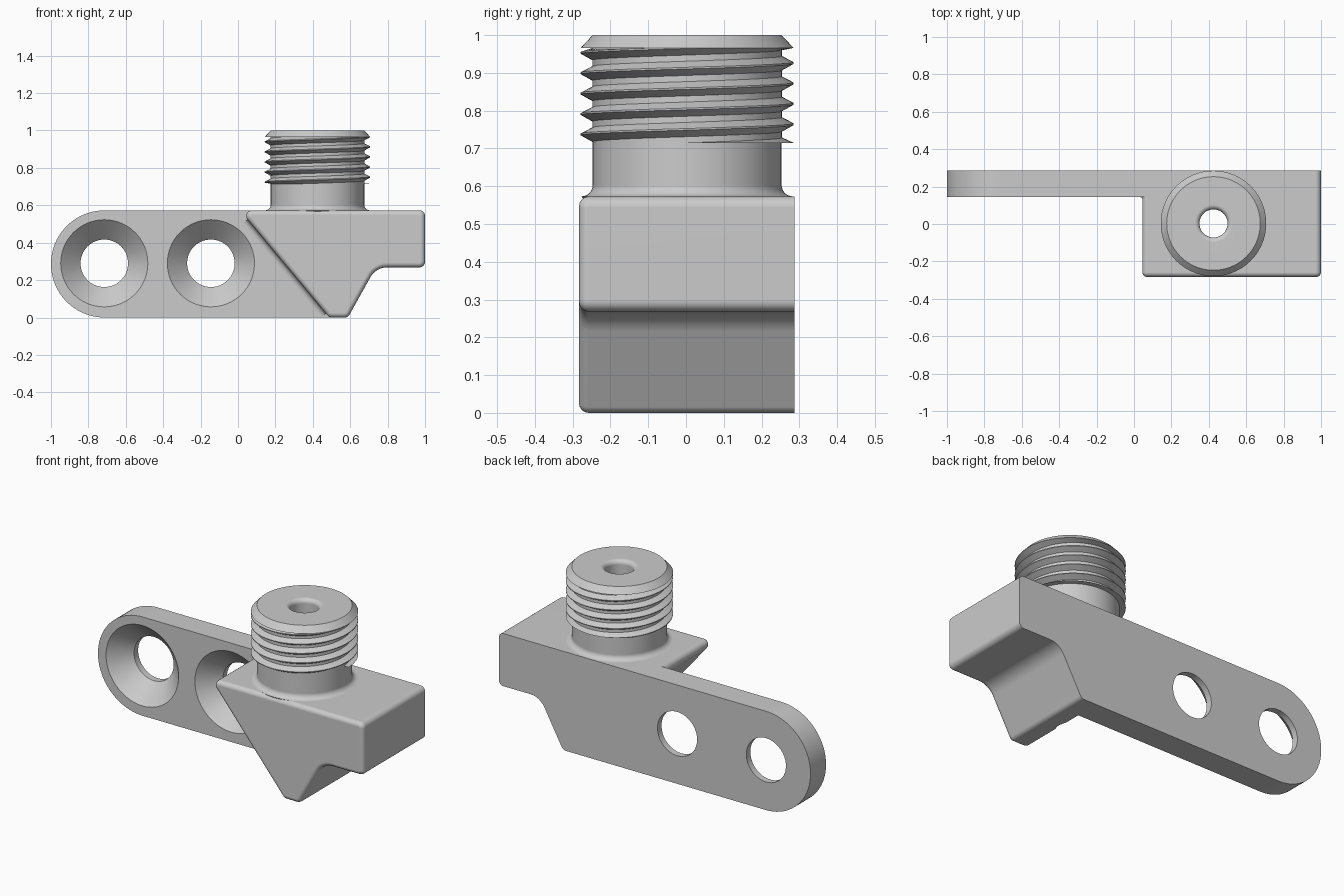
import bpy, bmesh, math
from mathutils import Vector

if "Cube" in bpy.data.objects:
    bpy.data.objects.remove(bpy.data.objects["Cube"], do_unlink=True)

steel = bpy.data.materials.new("plain grey")
steel.use_nodes = True
GREY = (0.6, 0.6, 0.6, 1)
steel.diffuse_color = GREY
steel.node_tree.nodes["Principled BSDF"].inputs["Base Color"].default_value = GREY

TOP, BACK, FRONT, SEAM = 0.573, 0.287, -0.283, 0.145
STUD_X, STUD_Y, BORE = 0.425, 0.003, 0.075


def finish(name, bm):
    bmesh.ops.remove_doubles(bm, verts=bm.verts, dist=1e-5)
    bmesh.ops.recalc_face_normals(bm, faces=bm.faces)
    mesh = bpy.data.meshes.new(name)
    bm.to_mesh(mesh)
    bm.free()
    mesh.materials.append(steel)
    ob = bpy.data.objects.new(name, mesh)
    bpy.context.collection.objects.link(ob)
    return ob


def smooth(ob, angle=30):
    bpy.ops.object.select_all(action='DESELECT')
    ob.select_set(True)
    bpy.context.view_layer.objects.active = ob
    bpy.ops.object.shade_smooth_by_angle(angle=math.radians(angle))
    ob.modifiers.new("weighted", 'WEIGHTED_NORMAL').keep_sharp = True


def arc(cx, cz, r, a0, a1, n):
    steps = [math.radians(a0 + (a1 - a0) * i / n) for i in range(n + 1)]
    return [(cx + r * math.cos(a), cz + r * math.sin(a)) for a in steps]


def round_corner(prev, corner, nxt, r, n=6):
    # Circular fillet of one outline corner
    c = Vector(corner)
    u, v = (Vector(prev) - c).normalized(), (Vector(nxt) - c).normalized()
    half = u.angle(v) / 2
    centre = c + (u + v).normalized() * (r / math.sin(half))
    a = (c + u * (r / math.tan(half)) - centre).normalized()
    b = (c + v * (r / math.tan(half)) - centre).normalized()
    sweep = a.angle(b)
    points = []
    for i in range(n + 1):
        t = i / n
        d = (a * math.sin((1 - t) * sweep) + b * math.sin(t * sweep)) / math.sin(sweep)
        points.append(tuple(centre + d * r))
    return points


def prism(name, pts, y0, y1, bevel=0):
    bm = bmesh.new()
    face = bm.faces.new([bm.verts.new((x, y0, z)) for x, z in pts])
    out = bmesh.ops.extrude_face_region(bm, geom=[face], use_keep_orig=True)
    moved = [g for g in out["geom"] if isinstance(g, bmesh.types.BMVert)]
    bmesh.ops.translate(bm, verts=moved, vec=(0, y1 - y0, 0))
    bmesh.ops.recalc_face_normals(bm, faces=bm.faces)
    if bevel:
        rim = [e for e in bm.edges if all(abs(v.co.y - y0) < 1e-5 for v in e.verts)]
        bmesh.ops.bevel(bm, geom=rim, offset=bevel, segments=4, profile=0.5,
                        affect='EDGES', clamp_overlap=False)
    return finish(name, bm)


def lathe(name, profile, place, n=64):
    # Closed (radius, height) profile turned about an axis
    bm = bmesh.new()
    rings = []
    for i in range(n):
        a = 2 * math.pi * i / n
        rings.append([bm.verts.new(place(r * math.cos(a), r * math.sin(a), h))
                      for r, h in profile])
    m = len(profile)
    for i in range(n):
        p, q = rings[i], rings[(i + 1) % n]
        for j in range(m):
            k = (j + 1) % m
            if profile[j][0] or profile[k][0]:
                bm.faces.new([p[j], q[j], q[k], p[k]])
    return finish(name, bm)


def cut(ob, cutter):
    mod = ob.modifiers.new("cut", 'BOOLEAN')
    mod.operation, mod.solver, mod.object = 'DIFFERENCE', 'EXACT', cutter
    bpy.context.view_layer.objects.active = ob
    bpy.ops.object.modifier_apply(modifier=mod.name)
    bpy.data.objects.remove(cutter, do_unlink=True)


# Shared outline of the wedge-shaped block, starting at the lower tip
corners = [(0.488, 0), (0.588, 0), (0.737, 0.268), (1, 0.268), (1, TOP), (0.01, TOP)]
radii = [0.03, 0.03, 0.1, 0.03, 0.03, 0.03]
rounded = [round_corner(corners[i - 1], c, corners[(i + 1) % 6], radii[i])
           for i, c in enumerate(corners)]
outline = [p for part in rounded for p in part]

# Block in front of the plate, with a vertical bore
block = prism("block", outline, FRONT, SEAM, bevel=0.025)
cut(block, lathe("bore_cutter", [(0, -0.2), (BORE, -0.2), (BORE, 0.8), (0, 0.8)],
                 lambda x, y, h: (STUD_X + x, STUD_Y + y, h)))
smooth(block)

# Mounting plate with a round end, carrying the block outline on its right
half = TOP / 2
plate_pts = arc(-1 + half, half, half, 90, 270, 40) + [corners[0]]
plate_pts += [p for part in rounded[1:5] for p in part]
plate = prism("mounting_plate", plate_pts, SEAM, BACK)
for hole_x in (-0.715, -0.145):
    sink = [(0, 0.1), (0.233, 0.1), (0.233, SEAM), (0.127, 0.25), (0.127, 0.35), (0, 0.35)]
    cut(plate, lathe("countersink_cutter", sink,
                     lambda x, y, h: (hole_x + x, h, 0.29 + y)))
smooth(plate)

# Concave fillet where the slanted block side meets the plate
R = 0.03
low, high = Vector((0.47, 0.022)), Vector(rounded[5][-1])
along = (high - low).normalized()
side = Vector((along.y, -along.x))
if side.x > 0:
    side.negate()
section = [(-0.005, SEAM + 0.005), (-0.005, SEAM - R)]
section += [(R + x, SEAM - R + y) for x, y in arc(0, 0, R, 180, 90, 6)]
section += [(R, SEAM + 0.005)]
bm = bmesh.new()
ends = [[bm.verts.new((p.x + side.x * n, y, p.y + side.y * n)) for n, y in section]
        for p in (low, high)]
for ring in ends:
    bm.faces.new(ring)
for i in range(len(section)):
    bm.faces.new([ends[0][i - 1], ends[0][i], ends[1][i], ends[1][i - 1]])
smooth(finish("corner_fillet", bm))

# Stud: flared foot, neck, chamfered head and bore with a rounded lip
CHAMFER_Z, NECK, CREST = 0.966, 0.25, 0.282
stud = [(BORE, 0.54), (NECK, 0.54)]
stud += arc(NECK + R, TOP + R, R, 270, 180, 6)
stud += [(NECK, CHAMFER_Z), (CREST, CHAMFER_Z), (NECK, 1)]
stud += arc(BORE + 0.025, 0.975, 0.025, 90, 180, 6)
smooth(lathe("stud", stud, lambda x, y, h: (STUD_X + x, STUD_Y + y, h), n=96))

# Right-handed thread: a helical ribbon trimmed flat at both ends
PITCH, BOTTOM, STEPS = 0.054, 0.715, 72
ROOT = NECK + 0.001
ribbon = [(ROOT, 0), (ROOT, 0.3), (CREST, 0.62), (CREST, 0.7), (ROOT, 1)]
bm = bmesh.new()
last = None
for i in range(STEPS * 6 + 1):
    turn = i / STEPS
    a = 2 * math.pi * turn
    row = []
    for r, t in ribbon:
        z = min(max(BOTTOM + PITCH * (turn + t - 1), BOTTOM), CHAMFER_Z)
        row.append(bm.verts.new((STUD_X + r * math.cos(a), STUD_Y + r * math.sin(a), z)))
    if last:
        for j in range(len(ribbon) - 1):
            bm.faces.new([last[j], row[j], row[j + 1], last[j + 1]])
    last = row
smooth(finish("thread", bm))
